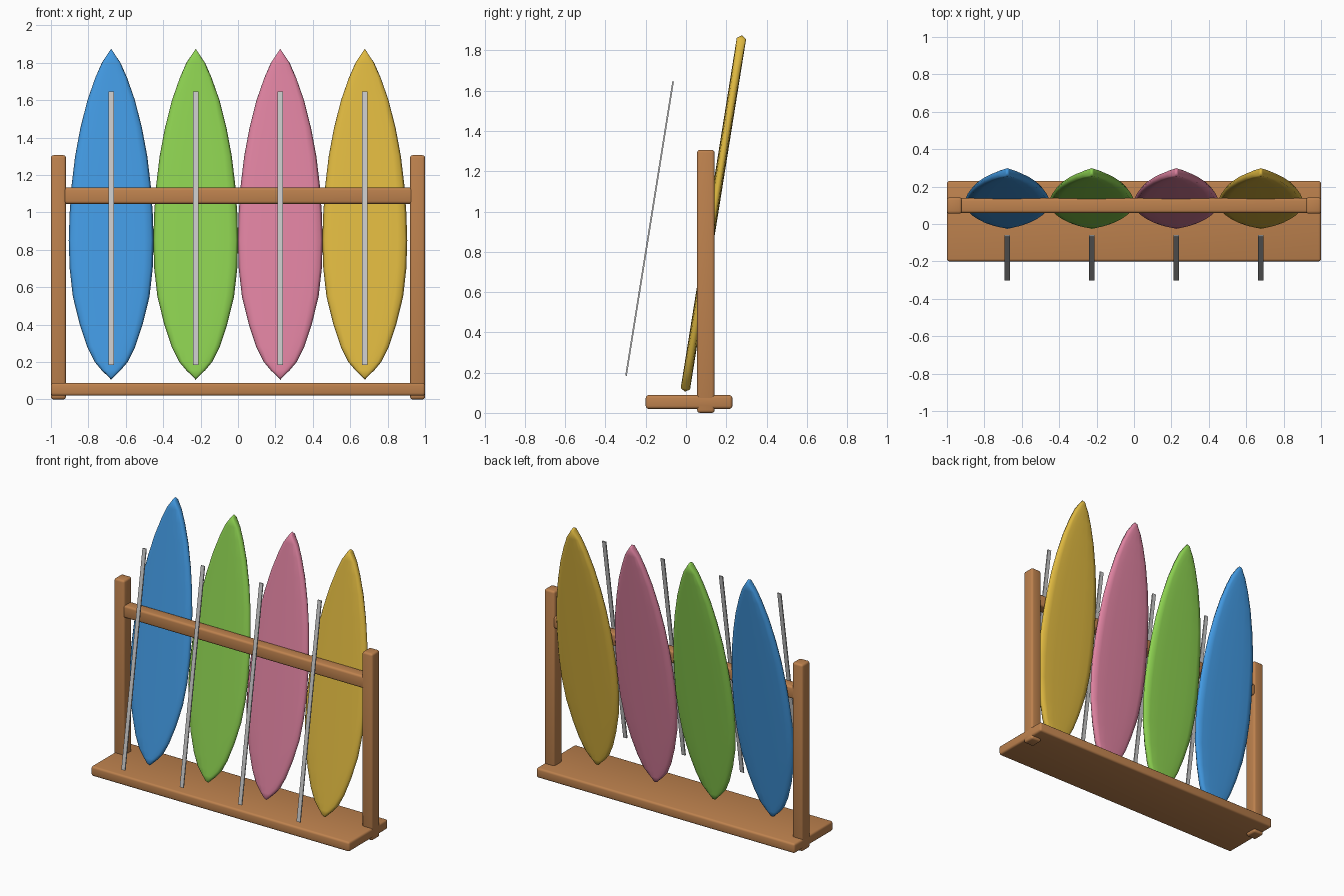
import bpy, bmesh, math
from mathutils import Vector

if "Cube" in bpy.data.objects:
    bpy.data.objects.remove(bpy.data.objects["Cube"])


def material(name, rgb):
    m = bpy.data.materials.new(name)
    lin = [((c / 255 + 0.055) / 1.055) ** 2.4 for c in rgb]
    m.diffuse_color = (*lin, 1)
    m.use_nodes = True
    m.node_tree.nodes["Principled BSDF"].inputs["Base Color"].default_value = m.diffuse_color
    return m


wood = material("warm wood", (190, 130, 78))
grey = material("light grey", (200, 200, 200))
board_mats = [
    material("blue", (66, 153, 225)),
    material("green", (140, 208, 80)),
    material("pink", (222, 130, 160)),
    material("yellow", (222, 184, 64)),
]


def finish(bm, name, mat):
    bmesh.ops.recalc_face_normals(bm, faces=bm.faces)
    me = bpy.data.meshes.new(name)
    bm.to_mesh(me)
    bm.free()
    me.materials.append(mat)
    ob = bpy.data.objects.new(name, me)
    bpy.context.collection.objects.link(ob)
    return ob


def box(name, lo, hi, mat, bevel=0.0):
    bm = bmesh.new()
    bmesh.ops.create_cube(bm, size=1)
    for v in bm.verts:
        v.co = Vector([(a + b) / 2 + c * (b - a) for a, b, c in zip(lo, hi, v.co)])
    if bevel:
        bmesh.ops.bevel(bm, geom=bm.edges[:], offset=bevel, segments=3,
                        profile=0.5, affect='EDGES')
    ob = finish(bm, name, mat)
    if bevel:
        for p in ob.data.polygons:
            p.use_smooth = True
        bpy.ops.object.select_all(action='DESELECT')
        ob.select_set(True)
        bpy.context.view_layer.objects.active = ob
        bpy.ops.object.shade_smooth_by_angle(angle=math.radians(35))
    return ob


# Rack frame
box("base_plank", (-1, -0.2, 0.02), (1, 0.23, 0.088), wood, 0.014)
for side, x in (("left", -0.96), ("right", 0.96)):
    box(side + "_post", (x - 0.04, 0.055, 0), (x + 0.04, 0.142, 1.306), wood, 0.014)
box("cross_rail", (-0.995, 0.059, 1.046), (0.995, 0.138, 1.132), wood, 0.014)

# Board outline: (height, half width)
OUTLINE = [(0.12, 0.012), (0.155, 0.05), (0.2, 0.088), (0.28, 0.128), (0.4, 0.168),
           (0.55, 0.205), (0.7, 0.222), (0.85, 0.227), (1.0, 0.222), (1.15, 0.211),
           (1.3, 0.193), (1.45, 0.165), (1.6, 0.127), (1.72, 0.085), (1.8, 0.05),
           (1.858, 0.01)]
# Half cross-section: (width fraction, thickness offset)
SECTION = [(0, 0.0235), (0.45, 0.0225), (0.78, 0.0205), (0.94, 0.016), (1, 0)]
ring = ([(f, -d) for f, d in SECTION] + [(f, d) for f, d in SECTION[-2::-1]])
ring += [(-f, d) for f, d in ring[-2:0:-1]]
LEAN = math.atan(0.16)


def surfboard(name, x, mat):
    bm = bmesh.new()

    def vert(z, w, d):
        y = -0.003 + 0.16 * (z - 0.12)
        return bm.verts.new((x + w, y + d * math.cos(LEAN), z - d * math.sin(LEAN)))

    rows = [[vert(z, w * f, d) for f, d in ring] for z, w in OUTLINE]
    n = len(ring)
    for a, b in zip(rows, rows[1:]):
        for i in range(n):
            j = (i + 1) % n
            bm.faces.new((a[i], a[j], b[j], b[i]))
    # pointed tail and nose
    for row, z in ((rows[0], 0.105), (rows[-1], 1.875)):
        tip = vert(z, 0, 0)
        for i in range(n):
            bm.faces.new((row[i], row[(i + 1) % n], tip))
    for f in bm.faces:
        f.smooth = True
    return finish(bm, name, mat)


# Boards with a thin leaning strip in front of each
for i, mat in enumerate(board_mats):
    x = -0.678 + 0.452 * i
    surfboard(f"{mat.name}_surfboard", x, mat)
    strip = box(f"strip_{i + 1}", (-0.014, -0.004, -0.74), (0.014, 0.004, 0.74), grey)
    strip.location = (x, -0.181, 0.915)
    strip.rotation_euler = (-LEAN, 0, 0)
